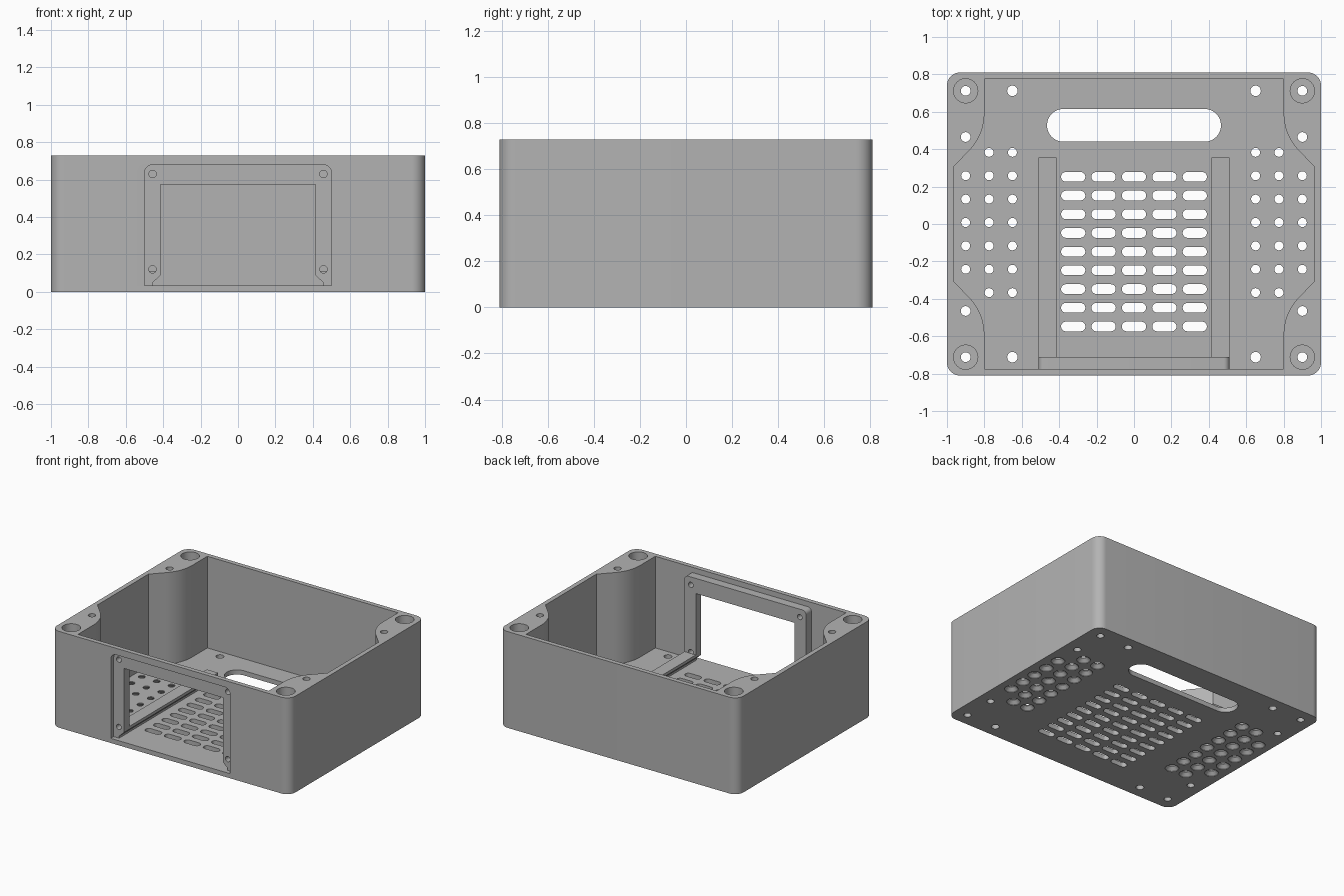
import bpy, bmesh
from math import pi, cos, sin, radians
from mathutils import Matrix

if "Cube" in bpy.data.objects:
    bpy.data.objects.remove(bpy.data.objects["Cube"])

W, D, H, T = 1.0, 0.81, 0.73, 0.035   # half width, half depth, height, wall

grey = bpy.data.materials.new("plain grey")
grey.use_nodes = True
colour = (0.45, 0.45, 0.45, 1)
grey.diffuse_color = colour
grey.node_tree.nodes["Principled BSDF"].inputs["Base Color"].default_value = colour


def arc(cx, cy, r, a0, a1, n=10):
    """Points on an arc, angles in degrees."""
    steps = [radians(a0 + (a1 - a0) * i / n) for i in range(n + 1)]
    return [(cx + r * cos(a), cy + r * sin(a)) for a in steps]


def rounded(x, y, r, cx=0, cy=0, n=10):
    """Rectangle of half sizes x, y with round corners."""
    pts = []
    for sx, sy, a in ((1, 1, 0), (-1, 1, 90), (-1, -1, 180), (1, -1, 270)):
        pts += arc(cx + sx * (x - r), cy + sy * (y - r), r, a, a + 90, n)
    clean = []
    for p in pts:
        if not clean or abs(p[0] - clean[-1][0]) + abs(p[1] - clean[-1][1]) > 1e-5:
            clean.append(p)
    return clean


def prism(bm, pts, lo, hi, axis="z"):
    """Extrude an outline along z, or an (x, z) outline along y."""
    place = (lambda p, h: (p[0], p[1], h)) if axis == "z" else (lambda p, h: (p[0], h, p[1]))
    rings = [[bm.verts.new(place(p, h)) for p in pts] for h in (lo, hi)]
    bm.faces.new(rings[0][::-1])
    bm.faces.new(rings[1])
    for i in range(len(pts)):
        j = (i + 1) % len(pts)
        bm.faces.new((rings[0][i], rings[0][j], rings[1][j], rings[1][i]))


def bore(bm, x, y, profile, n=24):
    """Turned cutter from a list of (radius, height)."""
    rings = [[bm.verts.new((x + r * cos(2 * pi * i / n), y + r * sin(2 * pi * i / n), z))
              for i in range(n)] for r, z in profile]
    bm.faces.new(rings[0][::-1])
    bm.faces.new(rings[-1])
    for a, b in zip(rings, rings[1:]):
        for i in range(n):
            j = (i + 1) % n
            bm.faces.new((a[i], a[j], b[j], b[i]))


def finish(bm, name):
    bmesh.ops.recalc_face_normals(bm, faces=bm.faces)
    mesh = bpy.data.meshes.new(name)
    bm.to_mesh(mesh)
    bm.free()
    mesh.materials.append(grey)
    ob = bpy.data.objects.new(name, mesh)
    bpy.context.collection.objects.link(ob)
    return ob


def select(ob):
    bpy.ops.object.select_all(action="DESELECT")
    ob.select_set(True)
    bpy.context.view_layer.objects.active = ob


def cut(ob, bm):
    cutter = finish(bm, "cutter")
    cutter.hide_render = True
    mod = ob.modifiers.new("cut", "BOOLEAN")
    mod.operation, mod.solver, mod.object = "DIFFERENCE", "EXACT", cutter
    select(ob)
    bpy.ops.object.modifier_apply(modifier=mod.name)
    bpy.data.objects.remove(cutter)


def smooth(ob):
    select(ob)
    bpy.ops.object.shade_smooth_by_angle(angle=radians(30))


# Enclosure block
bm = bmesh.new()
prism(bm, rounded(W, D, 0.07), 0, H)
case = finish(bm, "enclosure")

# Cavity that leaves four solid corner posts
quarter = [(W - T, 0.305)] + arc(1.08, 0.59, 0.28, 225, 180) + [(0.8, D - T)]
right = [(x, -y) for x, y in quarter[::-1]] + quarter
bm = bmesh.new()
prism(bm, right + [(-x, y) for x, y in right[::-1]], T, 1)
cut(case, bm)

# Front window through the wall, with round upper corners
window = [(-0.5, T), (0.5, T)] + arc(0.455, 0.635, 0.045, 0, 90) + arc(-0.455, 0.635, 0.045, 90, 180)
bm = bmesh.new()
prism(bm, window, -1, -0.74, "y")
cut(case, bm)

# Floor openings: hand slot, vent slots and screw holes
bm = bmesh.new()
prism(bm, rounded(0.465, 0.0875, 0.0874, 0, 0.5275, 12), -0.1, 0.1)
for col in range(5):
    for row in range(9):
        prism(bm, rounded(0.065, 0.026, 0.0259, (col - 2) * 0.1625, 0.252 - row * 0.1, 5), -0.1, 0.1)
for sx in (-1, 1):
    for sy in (-1, 1):
        bore(bm, sx * 0.9, sy * 0.712, [(0.026, -0.1), (0.026, 0.36), (0.065, 0.36), (0.065, 1)])
        bore(bm, sx * 0.65, sy * 0.712, [(0.028, -0.1), (0.028, 0.1)])
        bore(bm, sx * 0.9, sy * 0.465, [(0.026, -0.1), (0.026, 1)])
    # Countersunk hole grid
    for col in range(3):
        for row in range(7):
            if col < 2 or 0 < row < 6:
                bore(bm, sx * (0.65 + col * 0.125), 0.383 - row * 0.125,
                     [(0.048, -0.01), (0.048, 0.004), (0.024, 0.028), (0.024, 0.1)], 20)
cut(case, bm)
smooth(case)

# Panel frame behind the window
bm = bmesh.new()
outline = [(-0.51, T), (0.51, T)] + arc(0.48, 0.66, 0.03, 0, 90, 6) + arc(-0.48, 0.66, 0.03, 90, 180, 6)
prism(bm, outline, T - D, -0.71, "y")
frame = finish(bm, "panel_frame")
half = [(0.455, 0), (0.455, 0.05), (0.415, 0.088), (0.415, 0.575)]
bm = bmesh.new()
prism(bm, half + [(-x, z) for x, z in half[::-1]], -1, -0.6, "y")
cut(frame, bm)

# Screw holes in the frame
bm = bmesh.new()
for sx in (-1, 1):
    for z in (0.12, 0.63):
        bore(bm, sx * 0.457, -z, [(0.02, -1), (0.02, -0.6)], 20)
bm.transform(Matrix(((1, 0, 0, 0), (0, 0, 1, 0), (0, -1, 0, 0), (0, 0, 0, 1))))
cut(frame, bm)
smooth(frame)

# Undercut guide rails on the floor
profile = [(0.455, T), (0.455, 0.05), (0.415, 0.088), (0.415, 0.11), (0.51, 0.11), (0.51, T)]
for side, s in (("left", 1), ("right", -1)):
    bm = bmesh.new()
    prism(bm, [(s * x, z) for x, z in profile], -0.71, 0.355, "y")
    finish(bm, side + "_guide_rail")
